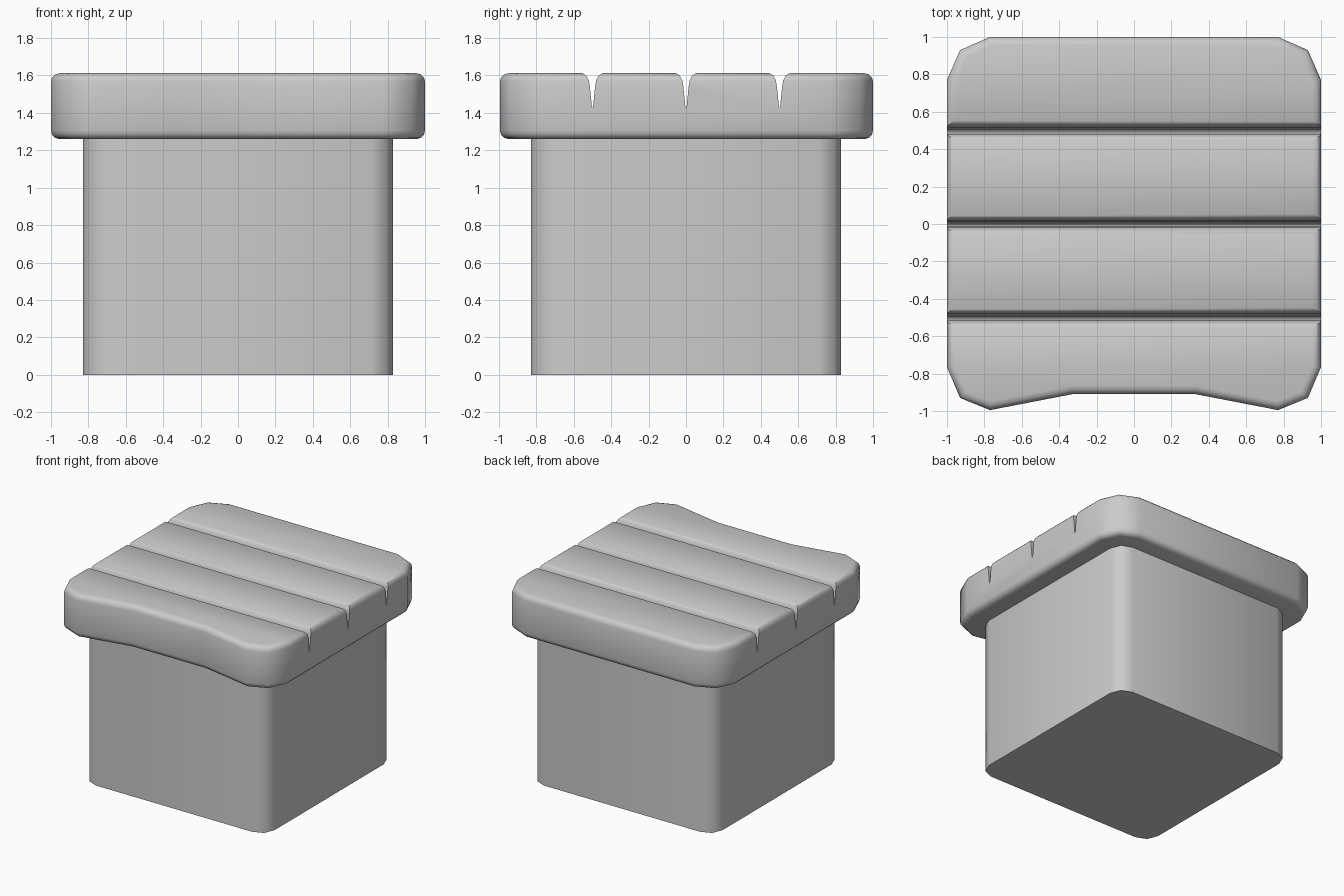
import bpy, bmesh, math

if "Cube" in bpy.data.objects:
    bpy.data.objects.remove(bpy.data.objects["Cube"])


def prism(name, points, direction, bevel=0.0):
    """Extrude a closed outline; optionally round both rims."""
    bm = bmesh.new()
    face = bm.faces.new([bm.verts.new(p) for p in points])
    new = bmesh.ops.extrude_face_region(bm, geom=[face], use_keep_orig=True)["geom"]
    bmesh.ops.translate(bm, vec=direction, verts=[v for v in new if isinstance(v, bmesh.types.BMVert)])
    bmesh.ops.recalc_face_normals(bm, faces=bm.faces)
    if bevel:
        rims = [e for e in bm.edges if e.calc_face_angle(0) > math.radians(70)]
        bmesh.ops.bevel(bm, geom=rims, offset=bevel, offset_type='OFFSET',
                        segments=3, profile=0.5, affect='EDGES')
    mesh = bpy.data.meshes.new(name)
    bm.to_mesh(mesh)
    bm.free()
    obj = bpy.data.objects.new(name, mesh)
    bpy.context.collection.objects.link(obj)
    return obj


def activate(obj):
    bpy.ops.object.select_all(action='DESELECT')
    obj.select_set(True)
    bpy.context.view_layer.objects.active = obj


def mirrored(half, z):
    """Complete a right-hand outline (front to back) on the left."""
    return [(x, y, z) for x, y in half] + [(-x, y, z) for x, y in reversed(half)]


# Pedestal with rounded vertical corners
corner = [(0.71, -0.83), (0.795, -0.795), (0.83, -0.71)]
half = corner + [(x, -y) for x, y in reversed(corner)]
pedestal = prism("pedestal", mirrored(half, 0.0), (0, 0, 1.28))

# Seat slab with a hollowed front edge
half = [(0.33, -0.91), (0.77, -0.995), (0.93, -0.93), (1.0, -0.765),
        (1.0, 0.77), (0.93, 0.93), (0.77, 1.0)]
slab = prism("seat_slab", mirrored(half, 1.26), (0, 0, 0.352), 0.045)

# Plank grooves with softened lips
groove = [(0.003, 1.43), (0.014, 1.54), (0.02, 1.575), (0.034, 1.6), (0.055, 1.613), (0.055, 1.7)]
for i, y in enumerate((-0.5, 0.0, 0.5)):
    profile = [(-1.2, y + dy, z) for dy, z in groove] + \
              [(-1.2, y - dy, z) for dy, z in reversed(groove)]
    cutter = prism(f"groove_cutter_{i}", profile, (2.4, 0, 0))
    cutter.hide_render = True
    mod = slab.modifiers.new("groove", 'BOOLEAN')
    mod.operation = 'DIFFERENCE'
    mod.solver = 'EXACT'
    mod.object = cutter
    activate(slab)
    bpy.ops.object.modifier_apply(modifier=mod.name)
    bpy.data.objects.remove(cutter)

# Smooth shading with sharp edges kept
for obj in (pedestal, slab):
    activate(obj)
    bpy.ops.object.shade_smooth_by_angle(angle=math.radians(50))
